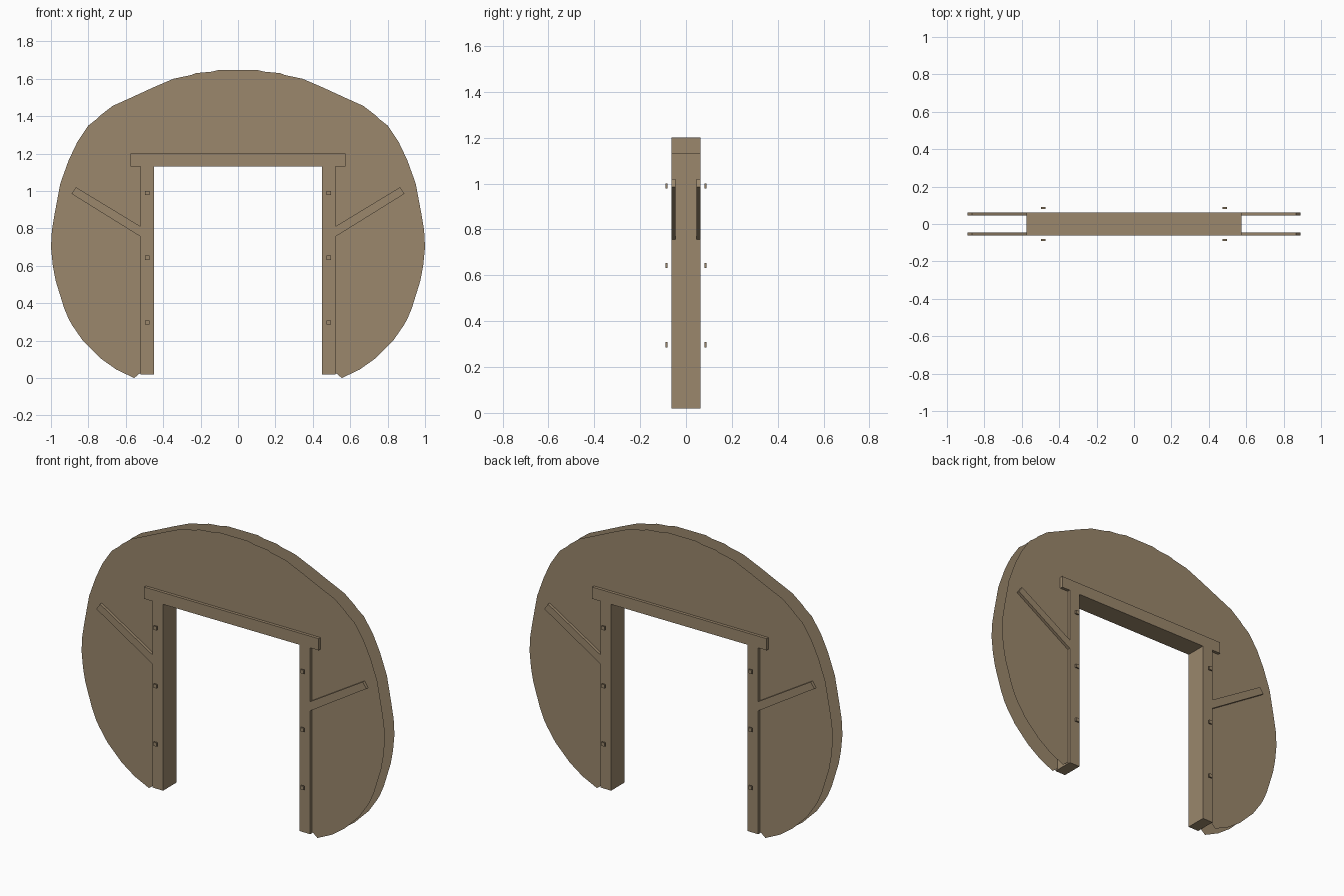
import bpy, bmesh

if "Cube" in bpy.data.objects:
    bpy.data.objects.remove(bpy.data.objects["Cube"])

wood = bpy.data.materials.new("tan_wood")
wood.diffuse_color = (0.325, 0.242, 0.150, 1.0)
wood.use_nodes = True
wood.node_tree.nodes["Principled BSDF"].inputs["Base Color"].default_value = wood.diffuse_color

DEPTH = 0.0625   # half depth of the door frame
SHEET = 0.045    # distance of each wall sheet from the middle


def finish(name, bm):
    mesh = bpy.data.meshes.new(name)
    bm.to_mesh(mesh)
    bm.free()
    mesh.materials.append(wood)
    obj = bpy.data.objects.new(name, mesh)
    bpy.context.collection.objects.link(obj)
    return obj


def prism(name, profile, y0, y1):
    """Extrude an x-z profile from y0 to y1; a flat sheet when equal."""
    bm = bmesh.new()
    face = bm.faces.new([bm.verts.new((x, y0, z)) for x, z in profile])
    if y1 != y0:
        ext = bmesh.ops.extrude_face_region(bm, geom=[face])
        moved = [v for v in ext["geom"] if isinstance(v, bmesh.types.BMVert)]
        bmesh.ops.translate(bm, vec=(0, y1 - y0, 0), verts=moved)
        bmesh.ops.recalc_face_normals(bm, faces=bm.faces)
    elif (face.normal_update() or face.normal.y) * y0 < 0:
        face.normal_flip()
    return finish(name, bm)


def box(name, x0, x1, y0, y1, z0, z1):
    return prism(name, [(x0, z0), (x1, z0), (x1, z1), (x0, z1)], y0, y1)


# Right half of the rounded wall outline, top to bottom, then the doorway edge
half = [(0.10, 1.648), (0.14, 1.638), (0.225, 1.63), (0.25, 1.62),
        (0.345, 1.60), (0.45, 1.555), (0.57, 1.50), (0.67, 1.455),
        (0.735, 1.405), (0.755, 1.385), (0.80, 1.35), (0.86, 1.26),
        (0.905, 1.165), (0.95, 1.04), (0.98, 0.88), (0.995, 0.79),
        (1.0, 0.70), (0.99, 0.60), (0.975, 0.52), (0.93, 0.375),
        (0.905, 0.315), (0.885, 0.28), (0.83, 0.20), (0.735, 0.105),
        (0.65, 0.045), (0.555, 0.0), (0.525, 0.025), (0.49, 0.025),
        (0.49, 1.16)]
outline = half + [(-x, z) for x, z in reversed(half)]

# Profile of the slanted brace
brace = [(0.515, 0.752), (0.89, 0.985), (0.866, 1.02), (0.515, 0.807)]

# Door frame
box("lintel", -0.575, 0.575, -DEPTH, DEPTH, 1.13, 1.2)
for sx, side in ((-1, "left"), (1, "right")):
    box(side + "_post", sx * 0.45, sx * 0.52, -DEPTH, DEPTH, 0.02, 1.13)

# Wall sheets, braces and pegs on both faces
for sy, face in ((-1, "front"), (1, "back")):
    prism(face + "_wall_sheet", outline, sy * SHEET, sy * SHEET)
    for sx, side in ((-1, "left"), (1, "right")):
        prism(f"{face}_{side}_brace", [(sx * x, z) for x, z in brace],
              sy * SHEET, sy * DEPTH)
        for i, z in enumerate((0.297, 0.643, 0.989)):
            box(f"{face}_{side}_peg_{i + 1}", sx * 0.485 - 0.011,
                sx * 0.485 + 0.011, sy * 0.081, sy * 0.09, z - 0.011, z + 0.011)
